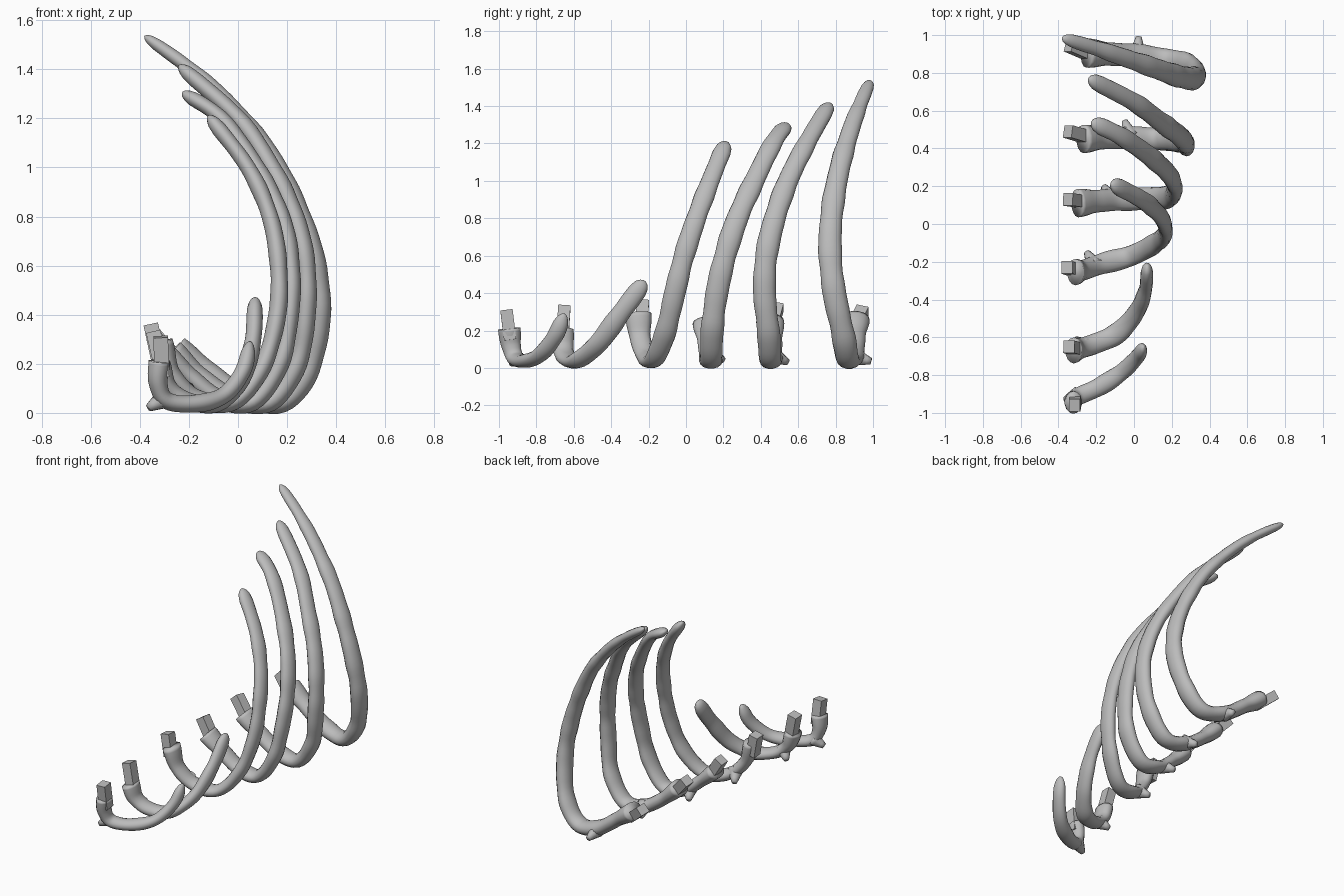
import bpy
import bmesh
import math
from mathutils import Vector, Matrix

old = bpy.data.objects.get("Cube")
if old:
    bpy.data.objects.remove(old, do_unlink=True)

bone = bpy.data.materials.new("bone grey")
bone.use_nodes = True
colour = (0.5, 0.5, 0.5, 1)
bone.diffuse_color = colour
bone.node_tree.nodes["Principled BSDF"].inputs["Base Color"].default_value = colour


def add_object(name, bm, smooth):
    bmesh.ops.recalc_face_normals(bm, faces=bm.faces[:])
    mesh = bpy.data.meshes.new(name)
    bm.to_mesh(mesh)
    bm.free()
    for face in mesh.polygons:
        face.use_smooth = smooth
    mesh.materials.append(bone)
    obj = bpy.data.objects.new(name, mesh)
    bpy.context.scene.collection.objects.link(obj)


def smooth_path(points, steps):
    """Curve that passes through every point."""
    pts = [Vector(p) for p in points]
    pts = [2 * pts[0] - pts[1]] + pts + [2 * pts[-1] - pts[-2]]
    out = []
    for a, b, c, d in zip(pts, pts[1:], pts[2:], pts[3:]):
        for i in range(steps):
            t = i / steps
            out.append(0.5 * (2 * b + (c - a) * t + (2 * a - 5 * b + 4 * c - d) * t ** 2
                              + (3 * b - a - 3 * c + d) * t ** 3))
    out.append(pts[-2])
    return out


def frame(direction):
    """Two directions across a path, the first as near to y as possible."""
    tangent = direction.normalized()
    across = Vector((0, 1, 0))
    across = (across - tangent * across.dot(tangent)).normalized()
    return across, tangent.cross(across), tangent


def sweep(name, path, width, thick, scale, sides=14):
    """Oval tube along a path; scale gives the size at each distance."""
    bm = bmesh.new()
    rings = []
    last = len(path) - 1
    travelled = [0]
    for a, b in zip(path, path[1:]):
        travelled.append(travelled[-1] + (b - a).length)
    for i, centre in enumerate(path):
        across, normal, _ = frame(path[min(i + 1, last)] - path[max(i - 1, 0)])
        size = scale(travelled[i], travelled[-1])
        ring = []
        for k in range(sides):
            a = math.tau * k / sides
            ring.append(bm.verts.new(centre + size * (across * width * math.cos(a)
                                                      + normal * thick * math.sin(a))))
        rings.append(ring)
    for lower, upper in zip(rings, rings[1:]):
        for k in range(sides):
            j = (k + 1) % sides
            bm.faces.new((lower[k], lower[j], upper[j], upper[k]))
    bm.faces.new(rings[0])
    bm.faces.new(rings[-1])
    add_object(name, bm, True)


def rib_size(taper):
    # flared root, slightly lumpy shaft, tapered round tip
    def size(s, length):
        f = max(0, s / length - 0.45) / 0.55
        flare = 1 + 0.25 * max(0, 1 - s / 0.13)
        lumps = 1 + 0.03 * math.sin(s * 23) + 0.02 * math.sin(s * 41)
        left = min(1, (length - s) / 0.07)
        tip = math.sqrt(max(0.02, 1 - (1 - left) ** 2))
        return (1 - taper * f * f) * flare * lumps * tip
    return size


def spur_size(s, length):
    return 1 - 0.65 * s / length


def peg(name, start, end):
    start, end = Vector(start), Vector(end)
    axis = end - start
    turn = Matrix(frame(axis)).transposed().to_4x4()
    bm = bmesh.new()
    bmesh.ops.create_cube(bm, size=1, matrix=Matrix.Translation((start + end) / 2) @ turn
                          @ Matrix.Diagonal((0.066, 0.06, axis.length, 1)))
    add_object(name, bm, False)


def rib(name, width, thick, taper, points, peg_ends, spur_ends):
    path = smooth_path(points, 7)
    # extra rings close to the tip keep its end round
    end, before = path[-1], path[-2]
    path[-1:] = [before.lerp(end, t) for t in (0.4, 0.7, 0.9, 1)]
    sweep(name + "_bone", path, width, thick, rib_size(taper))
    peg(name + "_peg", *peg_ends)
    sweep(name + "_spur", smooth_path(spur_ends, 4), 0.05, 0.045, spur_size, 10)


# two short ribs at the front
rib("first_rib", 0.048, 0.036, 0.2,
    [(-.32, -.945, .21), (-.325, -.935, .12), (-.29, -.91, .05), (-.18, -.86, .037),
     (-.06, -.78, .07), (.02, -.7, .17), (.05, -.65, .29)],
    [(-.31, -.94, .15), (-.315, -.96, .31)],
    [(-.3, -.91, .06), (-.365, -.93, .02)])
rib("second_rib", 0.055, 0.037, 0.15,
    [(-.32, -.67, .2), (-.29, -.66, .11), (-.21, -.635, .05), (-.09, -.58, .04),
     (.01, -.47, .13), (.06, -.35, .29), (.07, -.22, .465)],
    [(-.31, -.66, .18), (-.345, -.65, .33)],
    [(-.26, -.65, .08), (-.31, -.61, .035)])

# four tall ribs, growing towards the back
rib("third_rib", 0.056, 0.037, 0.2,
    [(-.31, -.255, .29), (-.27, -.245, .16), (-.17, -.21, .06), (-.02, -.17, .045),
     (.1, -.11, .19), (.16, -.06, .4), (.165, -.01, .6), (.13, .055, .8),
     (.04, .13, 1), (-.12, .215, 1.21)],
    [(-.325, -.24, .22), (-.355, -.23, .36)],
    [(-.21, -.22, .09), (-.25, -.15, .045)])
rib("fourth_rib", 0.06, 0.039, 0.25,
    [(-.3, .11, .24), (-.2, .12, .15), (-.08, .13, .06), (.06, .135, .045),
     (.17, .14, .2), (.21, .165, .4), (.215, .21, .6), (.175, .275, .8),
     (.075, .365, 1), (-.07, .465, 1.2), (-.225, .54, 1.305)],
    [(-.28, .12, .22), (-.35, .13, .33)],
    [(-.12, .13, .08), (-.16, .2, .04)])
rib("fifth_rib", 0.06, 0.042, 0.3,
    [(-.27, .45, .25), (-.16, .455, .15), (-.02, .455, .06), (.13, .45, .045),
     (.24, .44, .2), (.275, .42, .4), (.275, .43, .6), (.23, .475, .8),
     (.135, .545, 1), (0, .645, 1.2), (-.24, .77, 1.415)],
    [(-.25, .46, .22), (-.35, .49, .33)],
    [(-.02, .46, .07), (-.05, .545, .03)])
rib("sixth_rib", 0.062, 0.045, 0.5,
    [(-.25, .905, .26), (-.14, .9, .18), (.02, .89, .07), (.18, .865, .045),
     (.29, .84, .18), (.335, .79, .42), (.305, .77, .65), (.225, .785, .87),
     (.11, .825, 1.08), (-.05, .88, 1.27), (-.2, .93, 1.405), (-.38, .985, 1.535)],
    [(-.24, .9, .22), (-.345, .945, .31)],
    [(.02, .9, .06), (.025, .99, .035)])
